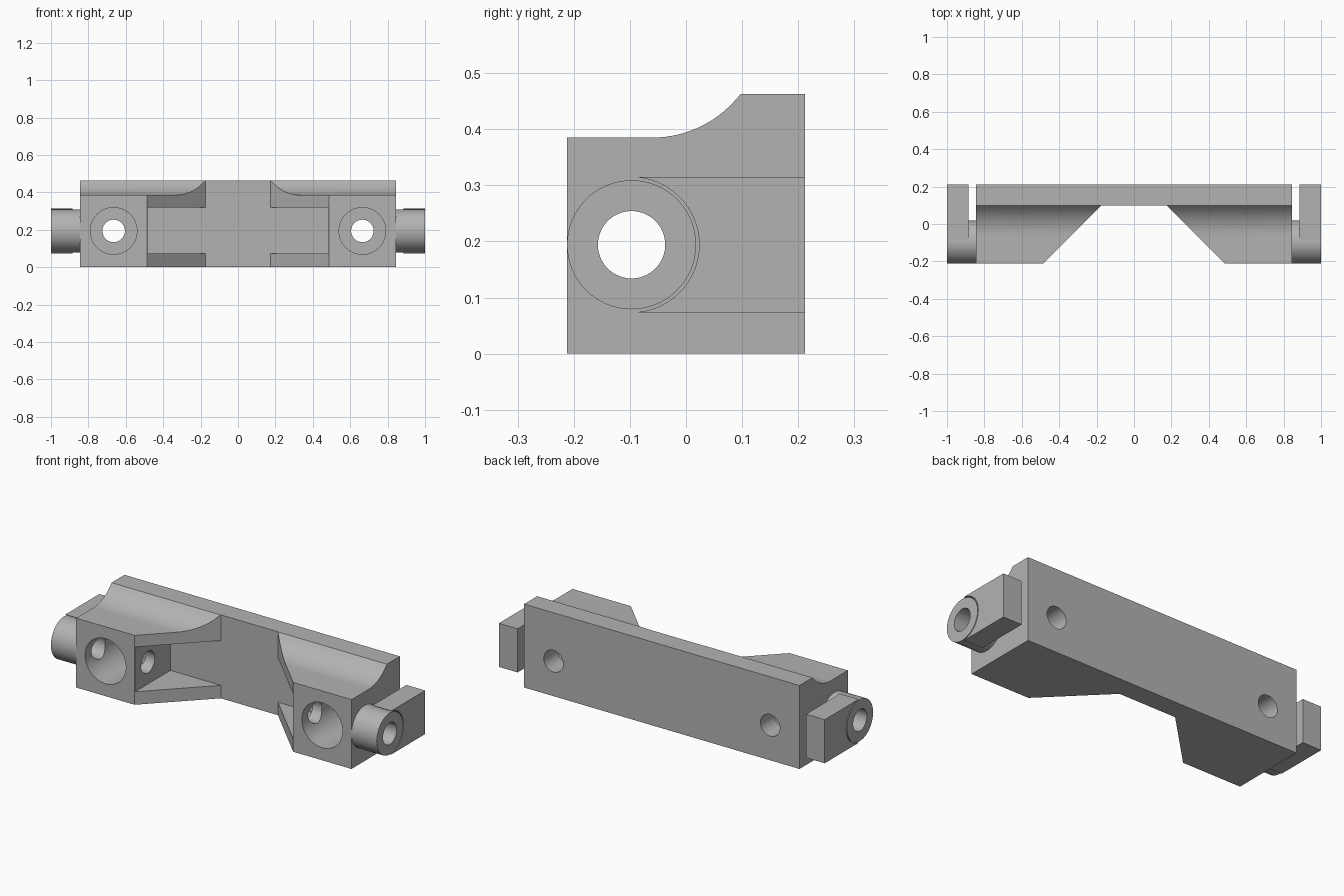
import bpy, math
from mathutils import Matrix, Vector

if "Cube" in bpy.data.objects:
    bpy.data.objects.remove(bpy.data.objects["Cube"], do_unlink=True)

grey = bpy.data.materials.new("plain grey")
grey.use_nodes = True
grey.diffuse_color = (0.45, 0.45, 0.45, 1)
grey.node_tree.nodes["Principled BSDF"].inputs["Base Color"].default_value = (0.45, 0.45, 0.45, 1)

HALF = 0.845                 # body half length
DEPTH = 0.212                # body half depth
PIN_Y, PIN_Z = -0.097, 0.194  # pin axis
HOLE = 0.06


def prism(name, outline, low, high, place):
    """Extrude a 2D outline between low and high; place maps (u, v, w) to a point."""
    n = len(outline)
    verts = [place(u, v, w) for w in (low, high) for u, v in outline]
    faces = [list(range(n))[::-1], list(range(n, 2 * n))]
    faces += [(i, (i + 1) % n, n + (i + 1) % n, n + i) for i in range(n)]
    mesh = bpy.data.meshes.new(name)
    mesh.from_pydata(verts, [], faces)
    import bmesh
    bm = bmesh.new()
    bm.from_mesh(mesh)
    bmesh.ops.recalc_face_normals(bm, faces=bm.faces)
    bm.to_mesh(mesh)
    bm.free()
    mesh.materials.append(grey)
    obj = bpy.data.objects.new(name, mesh)
    bpy.context.collection.objects.link(obj)
    return obj


def along_x(u, v, w):
    return (w, u, v)


def along_y(u, v, w):
    return (u, w, v)


def along_z(u, v, w):
    return (u, v, w)


def circle(u, v, radius, count=64):
    return [(u + radius * math.cos(math.tau * i / count),
             v + radius * math.sin(math.tau * i / count)) for i in range(count)]


def rectangle(u0, u1, v0, v1):
    return [(u0, v0), (u1, v0), (u1, v1), (u0, v1)]


def cut(target, cutter):
    mod = target.modifiers.new("cut", 'BOOLEAN')
    mod.operation = 'DIFFERENCE'
    mod.solver = 'EXACT'
    mod.object = cutter
    cutter.hide_render = True
    bpy.context.view_layer.objects.active = target
    bpy.ops.object.modifier_apply(modifier=mod.name)
    bpy.data.objects.remove(cutter, do_unlink=True)


def smooth(obj):
    bpy.ops.object.select_all(action='DESELECT')
    obj.select_set(True)
    bpy.context.view_layer.objects.active = obj
    bpy.ops.object.shade_smooth_by_angle(angle=math.radians(25))


# Body: side profile with a concave sweep up to the rear ridge
sweep_y, sweep_z, sweep_r = -0.06, 0.582, 0.197
end = math.asin((0.098 - sweep_y) / sweep_r)
profile = [(-DEPTH, 0), (DEPTH, 0), (DEPTH, 0.463), (0.098, 0.463)]
profile += [(sweep_y + sweep_r * math.sin(end * k / 16),
             sweep_z - sweep_r * math.cos(end * k / 16)) for k in range(15, -1, -1)]
profile.append((-DEPTH, 0.385))
body = prism("body", profile, -HALF, HALF, along_x)

# Tapered opening in the middle of the front
cut(body, prism("notch", [(-0.175, 0.1), (0.175, 0.1), (0.587, -0.312), (-0.587, -0.312)],
                -0.1, 0.6, along_z))

# Side pockets that leave thin triangular webs above and below
for side in (-1, 1):
    x0, x1 = sorted((side * 0.1, side * 0.485))
    cut(body, prism("pocket", rectangle(x0, x1, 0.072, 0.32), -0.3, 0.1, along_y))

# Counterbored bolt holes
for side in (-1, 1):
    x = side * 0.665
    cut(body, prism("counterbore", circle(x, PIN_Z, 0.125), -0.3, 0.09, along_y))
    cut(body, prism("bolt_hole", circle(x, PIN_Z, HOLE), 0.0, 0.3, along_y))

# Pin hole through both blocks
cut(body, prism("pin_hole", circle(PIN_Y, PIN_Z, HOLE), -1.1, 1.1, along_x))
smooth(body)

# Hollow bosses and the arms behind them at each end
for side, label in ((-1, "right"), (1, "left")):
    x0, x1 = sorted((side * HALF, side * 1.0))
    boss = prism(label + "_boss", circle(PIN_Y, PIN_Z, 0.115), x0, x1, along_x)
    cut(boss, prism("boss_hole", circle(PIN_Y, PIN_Z, HOLE), x0 - 0.1, x1 + 0.1, along_x))
    smooth(boss)

    x0, x1 = sorted((side * 0.885, side * 1.0))
    arm = prism(label + "_arm", rectangle(-0.085, DEPTH, 0.073, 0.315), x0, x1, along_x)
    cut(arm, prism("arm_hollow", circle(PIN_Y, PIN_Z, 0.1205), x0 - 0.1, x1 + 0.1, along_x))
    smooth(arm)
